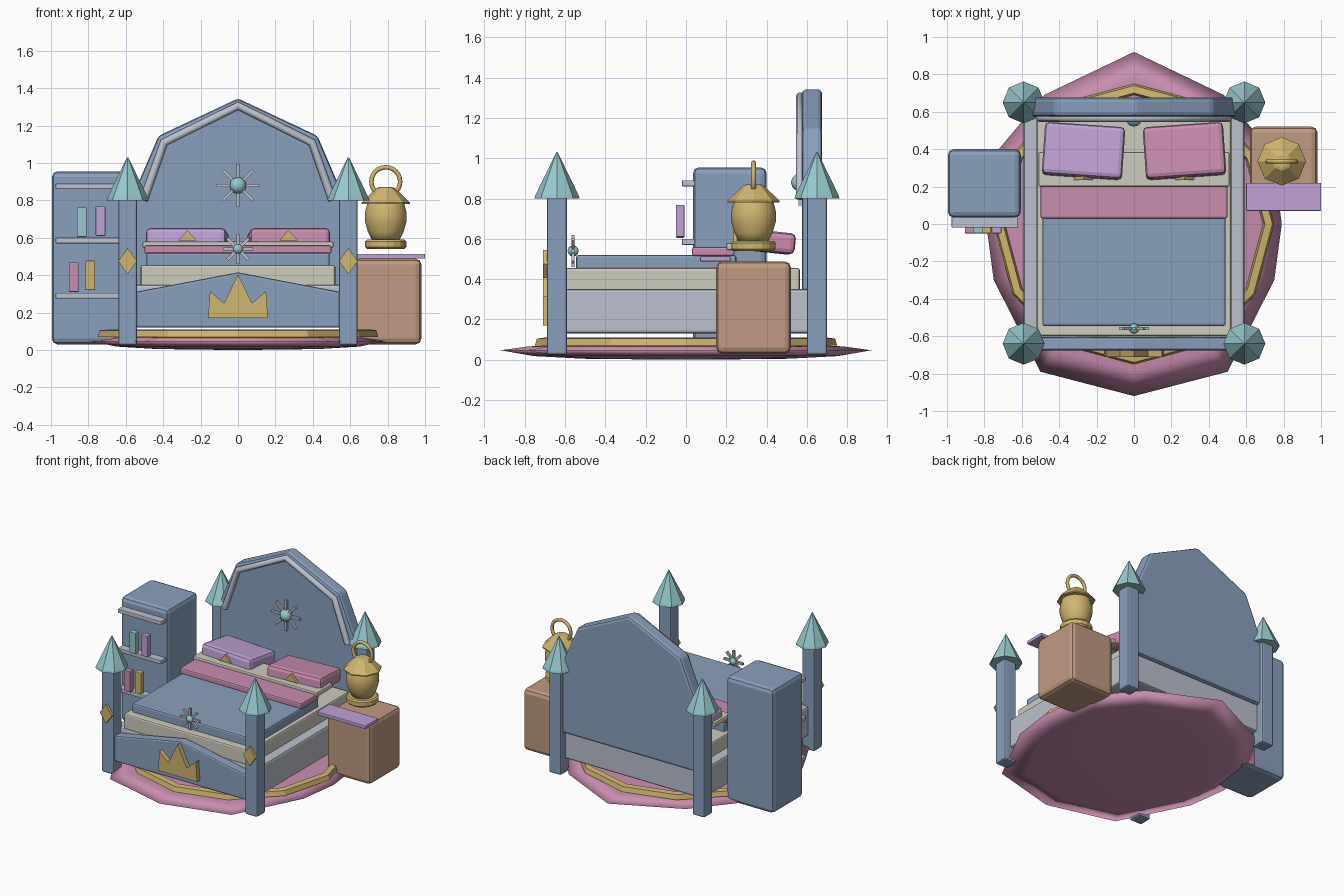
import bpy, bmesh, math
from mathutils import Vector

old = bpy.data.objects.get("Cube")
if old:
    bpy.data.objects.remove(old, do_unlink=True)


def material(name, r, g, b):
    lin = [((c / 255 + 0.055) / 1.055) ** 2.4 for c in (r, g, b)] + [1.0]
    m = bpy.data.materials.new(name)
    m.use_nodes = True
    m.diffuse_color = lin
    m.node_tree.nodes["Principled BSDF"].inputs["Base Color"].default_value = lin
    return m


BLUE = material("dusty blue", 138, 160, 190)
GREY = material("pale silver", 188, 193, 205)
CREAM = material("cream", 206, 204, 190)
PINK = material("rose pink", 202, 142, 176)
PURPLE = material("lavender", 192, 162, 214)
GOLD = material("gold", 208, 182, 110)
TAN = material("tan wood", 192, 155, 130)
TEAL = material("pale teal", 152, 202, 207)


def finish(name, bm, mat, bevel=0.0, smooth=False, segments=2):
    bmesh.ops.recalc_face_normals(bm, faces=bm.faces[:])
    me = bpy.data.meshes.new(name)
    bm.to_mesh(me)
    bm.free()
    me.materials.append(mat)
    ob = bpy.data.objects.new(name, me)
    bpy.context.collection.objects.link(ob)
    if bevel:
        mod = ob.modifiers.new("soft edges", 'BEVEL')
        mod.width, mod.segments = bevel, segments
        mod.limit_method = 'ANGLE'
    if smooth:
        for p in me.polygons:
            p.use_smooth = True
    return ob


def box(name, x, y, z, mat, bevel=0.0, rot=(0, 0, 0)):
    """Box from (min, max) ranges, rotated about its own centre."""
    bm = bmesh.new()
    bmesh.ops.create_cube(bm, size=1)
    bmesh.ops.scale(bm, vec=[r[1] - r[0] for r in (x, y, z)], verts=bm.verts)
    ob = finish(name, bm, mat, bevel)
    ob.location = [(r[0] + r[1]) / 2 for r in (x, y, z)]
    ob.rotation_euler = [math.radians(a) for a in rot]
    return ob


def prism(name, pts, y0, y1, mat, bevel=0.0):
    """Extrude an x/z outline along y."""
    bm = bmesh.new()
    face = bm.faces.new([bm.verts.new((x, y0, z)) for x, z in pts])
    ext = bmesh.ops.extrude_face_region(bm, geom=[face])
    moved = [v for v in ext["geom"] if isinstance(v, bmesh.types.BMVert)]
    bmesh.ops.translate(bm, vec=(0, y1 - y0, 0), verts=moved)
    return finish(name, bm, mat, bevel)


def loft(name, rings, mat, smooth=False, closed=False):
    """Skin rings of equal length; cap the ends, or join last to first."""
    bm = bmesh.new()
    loops = [[bm.verts.new(p) for p in ring] for ring in rings]
    n = len(loops[0])
    pairs = list(zip(loops, loops[1:] + loops[:1]))
    for a, b in pairs if closed else pairs[:-1]:
        for i in range(n):
            bm.faces.new((a[i], a[(i + 1) % n], b[(i + 1) % n], b[i]))
    if not closed:
        bm.faces.new(loops[0])
        bm.faces.new(loops[-1])
    return finish(name, bm, mat, smooth=smooth)


def lathe(name, profile, cx, cy, mat, sides=8, smooth=False):
    turn = [2 * math.pi * i / sides for i in range(sides)]
    return loft(name, [[(cx + r * math.cos(a), cy + r * math.sin(a), z) for a in turn]
                       for r, z in profile], mat, smooth)


def mirrored(half):
    """Complete a closed outline from its +x half, ends on the axis."""
    return half + [(-x, w) for x, w in reversed(half) if x > 0]


def star(name, x, y, z, radius, reach):
    bm = bmesh.new()
    bmesh.ops.create_icosphere(bm, subdivisions=2, radius=radius)
    finish(name + "_gem", bm, TEAL, smooth=True).location = (x, y, z)
    for i in range(4):
        box(f"{name}_ray_{i + 1}", (x - reach, x + reach), (y - .008, y + .008),
            (z - .008, z + .008), GREY, rot=(0, 45 * i, 0))


# Rug: shallow lens with a faceted rim, and a raised gold band
rim = mirrored([(0, .92), (.48, .69), (.74, .38), (.79, 0), (.75, -.3), (.5, -.79), (0, -.92)])
lens = [(.05, 0), (.55, .005), (.82, .018), (1, .047), (.85, .066), (.6, .078), (.05, .08)]
loft("rug", [[(x * s, y * s, z) for x, y in rim] for s, z in lens], PINK, smooth=True)

band = [(math.sin(math.tau * i / 12), math.cos(math.tau * i / 12)) for i in range(12)]
loft("rug_gold_band", [[(x * r, y * r, z) for x, y in band] for r, z in
                       ((.69, .07), (.75, .07), (.74, .105), (.70, .11))], GOLD, closed=True)

# Bed posts with pointed caps, and diamonds on the front pair
for side, sx in (("right", -1), ("left", 1)):
    for end, y in (("front", -.64), ("back", .65)):
        x = sx * .59
        box(f"{end}_{side}_post", (x - .05, x + .05), (y - .05, y + .05), (.025, .81), BLUE, .012)
        lathe(f"{end}_{side}_post_cap", [(.112, .80), (.108, .815), (.003, 1.03)], x, y, TEAL)
    prism(f"{side}_post_diamond", [(x, .405), (x + .05, .475), (x, .545), (x - .05, .475)],
          -.71, -.685, GOLD)

# Headboard with arched moulding and star
prism("headboard", mirrored([(0, 1.345), (.425, 1.145), (.56, .83), (.56, .33), (0, .33)]),
      .575, .675, BLUE, .02)
arch = [(-.505, .80), (-.395, 1.11), (0, 1.305), (.395, 1.11), (.505, .80)]
cu = bpy.data.curves.new("headboard_moulding", 'CURVE')
cu.dimensions = '3D'
cu.bevel_depth, cu.bevel_resolution, cu.use_fill_caps = .022, 2, True
cu.materials.append(GREY)
line = cu.splines.new('POLY')
line.points.add(len(arch) - 1)
for p, (x, z) in zip(line.points, arch):
    p.co = (x, .567, z, 1)
bpy.context.collection.objects.link(bpy.data.objects.new("headboard_moulding", cu))
star("headboard_star", 0, .565, .88, .045, .115)

# Footboard with crown
prism("footboard", mirrored([(0, .415), (.55, .31), (.55, .12), (0, .12)]), -.675, -.605, BLUE, .012)
prism("footboard_crown", mirrored([(0, .405), (.075, .25), (.15, .315), (.16, .17), (0, .17)]),
      -.71, -.67, GOLD)

# Frame, mattress and bedding
box("bed_frame", (-.59, .59), (-.61, .645), (.13, .35), GREY, .015)
box("mattress", (-.52, .52), (-.6, .565), (.33, .455), CREAM, .012)
box("blanket", (-.49, .49), (-.545, .25), (.44, .52), BLUE, .012)
box("blanket_fold", (-.5, .5), (.03, .24), (.515, .56), PINK, .01)
box("sheet_fold", (-.51, .51), (.2, .385), (.545, .58), CREAM, .008)
star("blanket_star", 0, -.56, .54, .028, .08)

# Pillows with small gold triangles
for side, sx, mat in (("right", -1, PURPLE), ("left", 1, PINK)):
    x = sx * .27
    box(f"{side}_pillow", (x - .215, x + .215), (.25, .53), (.535, .64), mat, .025,
        (-6, 0, 4 * sx))
    prism(f"{side}_pillow_triangle", [(x - .05, .585), (x + .05, .585), (x, .64)],
          .235, .262, GOLD)

# Bookcase with shelves and books
box("bookcase", (-.995, -.605), (.035, .4), (.03, .955), BLUE, .03)
for i, z in enumerate((.29, .585, .875)):
    box(f"shelf_{i + 1}", (-.975, -.62), (-.02, .05), (z - .015, z + .015), GREY, .005)
books = ((-.835, .605, TEAL), (-.735, .61, PURPLE), (-.878, .31, PINK), (-.79, .32, GOLD))
for i, (x, z, mat) in enumerate(books):
    box(f"book_{i + 1}", (x - .026, x + .026), (-.05, -.008), (z, z + .158), mat, .005)

# Nightstand with cloth
box("nightstand", (.62, .98), (.15, .52), (.03, .488), TAN, .03)
box("nightstand_cloth", (.6, 1.0), (.07, .22), (.488, .513), PURPLE, .004)

# Lantern: base, belly, eight-sided roof and ring handle
LX, LY = .79, .335
lathe("lantern_base", [(.1, .54), (.11, .55), (.11, .58), (.1, .59)], LX, LY, GOLD, 16)
lathe("lantern_body", [(.07, .58), (.095, .63), (.112, .69), (.112, .73), (.1, .78), (.085, .81)],
      LX, LY, GOLD, 16, True)
lathe("lantern_roof", [(.13, .78), (.13, .788), (.05, .865), (.035, .87)], LX, LY, GOLD)
bpy.ops.mesh.primitive_torus_add(major_radius=.077, minor_radius=.012, major_segments=24,
                                 minor_segments=8, location=(LX, LY, .9),
                                 rotation=(math.pi / 2, 0, 0))
handle = bpy.context.object
handle.name = "lantern_handle"
handle.data.materials.append(GOLD)
bpy.ops.object.shade_smooth()
